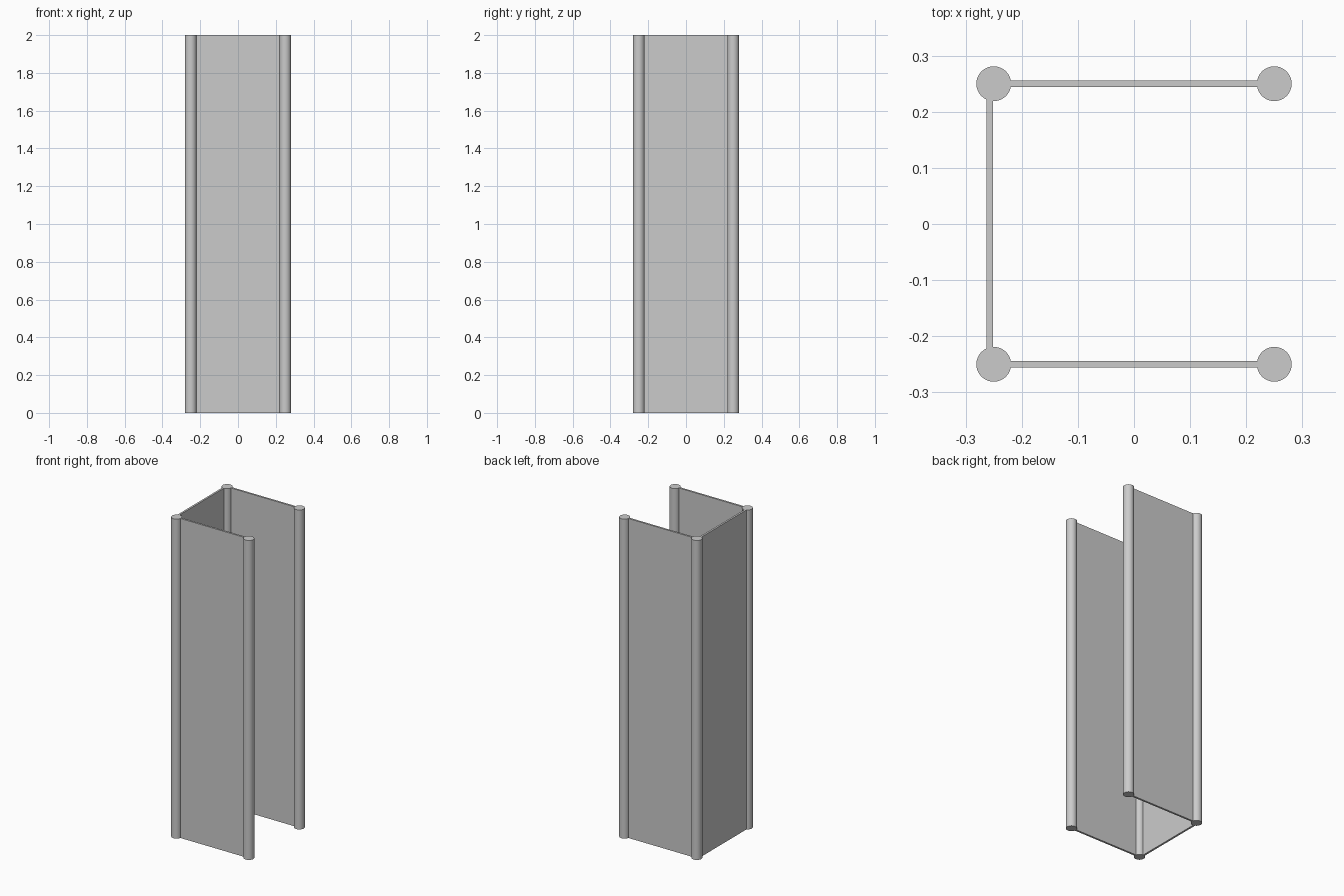
import bpy
import math

if "Cube" in bpy.data.objects:
    bpy.data.objects.remove(bpy.data.objects["Cube"])

HEIGHT = 2.0
HALF = 0.25        # post centres
RADIUS = 0.031
THICK = 0.012


def post(name, x, y):
    bpy.ops.mesh.primitive_cylinder_add(vertices=48, radius=RADIUS, depth=HEIGHT,
                                        location=(x, y, HEIGHT / 2))
    bpy.context.object.name = name
    bpy.ops.object.shade_smooth_by_angle(angle=math.radians(30))


def panel(name, x, y, size_x, size_y):
    bpy.ops.mesh.primitive_cube_add(size=1, location=(x, y, HEIGHT / 2))
    ob = bpy.context.object
    ob.name = name
    ob.scale = (size_x, size_y, HEIGHT)
    bpy.ops.object.transform_apply(location=False, rotation=False, scale=True)


# Panels end just inside the round posts
SPAN = 2 * (HALF - RADIUS + 0.006)

# Corner posts and the two side panels
for side, sy in (("front", -1), ("back", 1)):
    for end, sx in (("left", -1), ("right", 1)):
        post(f"{side}_{end}_post", sx * HALF, sy * HALF)
    panel(f"{side}_panel", 0, sy * HALF, SPAN, THICK)

# Left panel, set slightly outward of the post centres
panel("left_panel", -HALF - 0.007, 0, THICK, SPAN)
